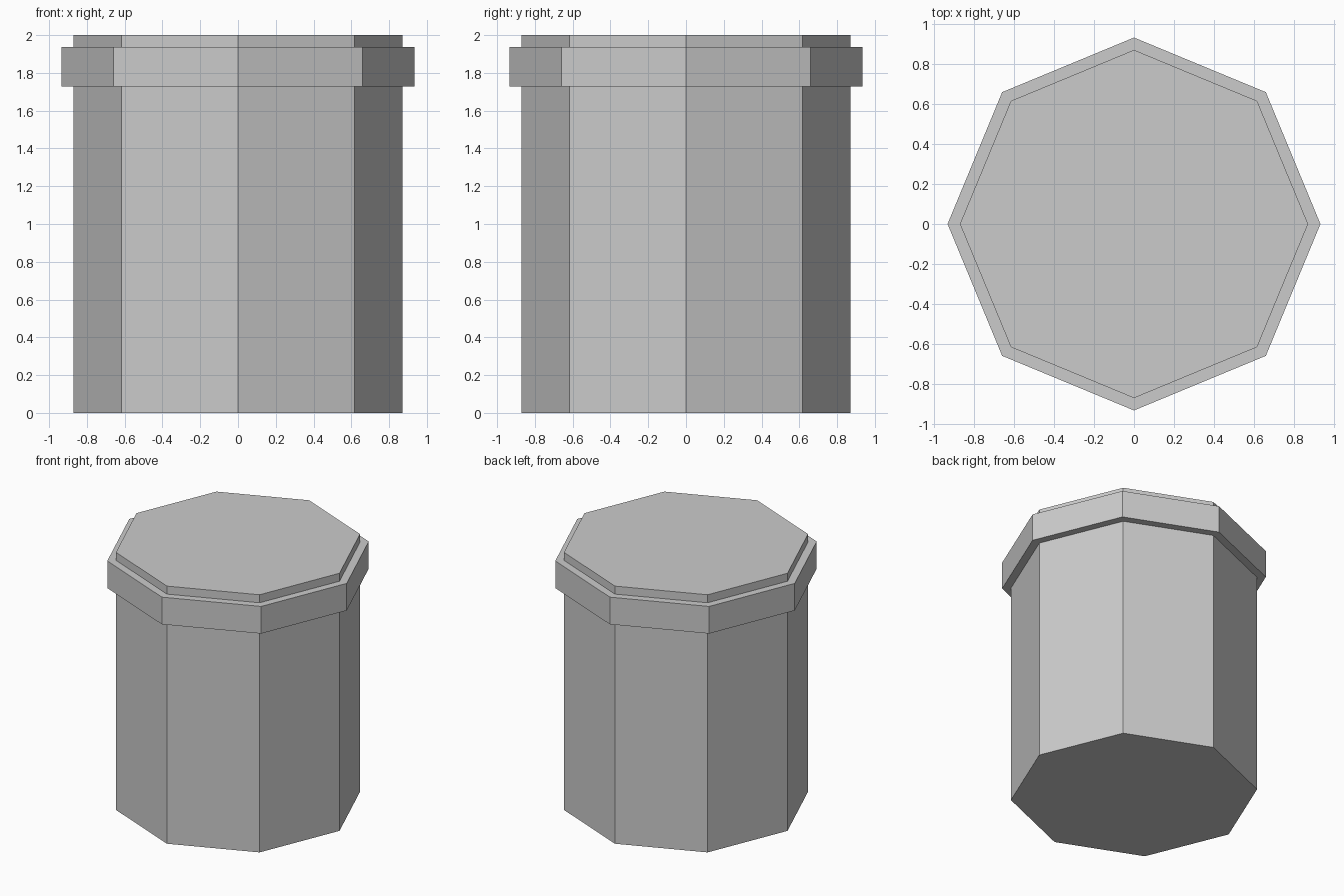
import bpy
import bmesh
from math import cos, sin, pi

if "Cube" in bpy.data.objects:
    bpy.data.objects.remove(bpy.data.objects["Cube"])

SIDES = 8
BODY_R, RIM_R = 0.872, 0.934

# Outer profile (radius, height): body, protruding rim band, top lip
profile = [(BODY_R, 0), (BODY_R, 1.727), (RIM_R, 1.727),
           (RIM_R, 1.938), (BODY_R, 1.938), (BODY_R, 2.0)]

bm = bmesh.new()
rings = [[bm.verts.new((r * cos(2 * pi * i / SIDES), r * sin(2 * pi * i / SIDES), z))
          for i in range(SIDES)] for r, z in profile]

# Flat side walls and rim ledges
for low, high in zip(rings, rings[1:]):
    for i in range(SIDES):
        j = (i + 1) % SIDES
        bm.faces.new((low[i], low[j], high[j], high[i]))

# Bottom and top caps
bm.faces.new(rings[0][::-1])
bm.faces.new(rings[-1])
bmesh.ops.recalc_face_normals(bm, faces=bm.faces)

mesh = bpy.data.meshes.new("octagonal_canister")
bm.to_mesh(mesh)
bm.free()
bpy.context.collection.objects.link(bpy.data.objects.new("octagonal_canister", mesh))
